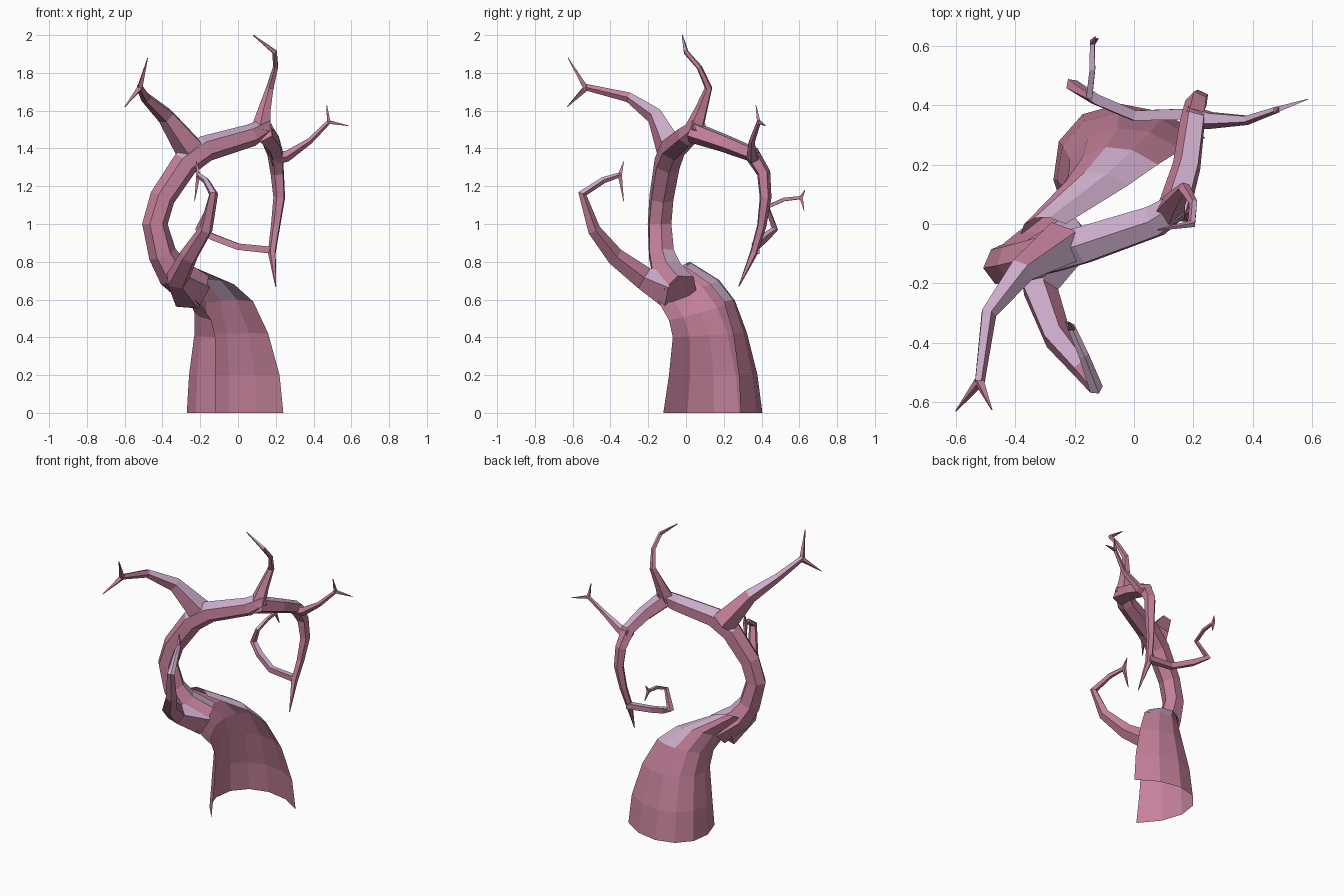
import bpy, bmesh, math
from mathutils import Vector


def material(name, rgb):
    m = bpy.data.materials.new(name)
    m.diffuse_color = (*rgb, 1)
    return m


bark = material("pink bark", (0.56, 0.22, 0.33))
top_bark = material("lilac upper bark", (0.61, 0.42, 0.60))


def finish(name, bm, limit=0.62):
    # upward faces take the lilac colour
    bm.normal_update()
    for f in bm.faces:
        f.material_index = 1 if f.normal.z > limit else 0
        f.smooth = False
    me = bpy.data.meshes.new(name)
    bm.to_mesh(me)
    bm.free()
    me.materials.append(bark)
    me.materials.append(top_bark)
    ob = bpy.data.objects.new(name, me)
    bpy.context.collection.objects.link(ob)
    return ob


def bridge(bm, rings, closed):
    n = len(rings[0])
    for a, b in zip(rings, rings[1:]):
        for i in range(n if closed else n - 1):
            j = (i + 1) % n
            bm.faces.new((a[i], a[j], b[j], b[i]))


def branch(name, path, sides=5):
    # tapered low-poly tube through (x, y, z, radius) points
    pts = [Vector(p[:3]) for p in path]
    bm = bmesh.new()
    rings, side = [], None
    for k, p in enumerate(pts):
        a = (p - pts[k - 1]).normalized() if k else Vector()
        b = (pts[k + 1] - p).normalized() if k < len(pts) - 1 else Vector()
        t = (a + b).normalized()
        if side is None:
            side = t.orthogonal()
        side = (side - t * side.dot(t)).normalized()
        up = t.cross(side)
        r = path[k][3]
        rings.append([bm.verts.new(p + r * (math.cos(w) * side + math.sin(w) * up))
                      for w in (2 * math.pi * i / sides for i in range(sides))])
    bridge(bm, rings, True)
    bm.faces.new(rings[0][::-1])
    bm.faces.new(rings[-1])
    return finish(name, bm)


# Hollow trunk: half shell open to the front right, given by right edge, back bulge, front edge
sections = [
    ((0.24, 0.29, 0.00), (-0.22, 0.33, 0.00), (-0.12, -0.12, 0.00)),
    ((0.22, 0.28, 0.20), (-0.21, 0.31, 0.20), (-0.12, -0.09, 0.20)),
    ((0.16, 0.25, 0.42), (-0.19, 0.26, 0.42), (-0.12, -0.07, 0.40)),
    ((0.08, 0.20, 0.59), (-0.20, 0.20, 0.57), (-0.14, -0.09, 0.49)),
    ((-0.02, 0.13, 0.68), (-0.25, 0.12, 0.68), (-0.19, -0.13, 0.56)),
    ((-0.23, 0.00, 0.77), (-0.38, -0.02, 0.78), (-0.29, -0.18, 0.66)),
]
bm = bmesh.new()
rings = []
for e, b, f in sections:
    e, b, f = Vector(e), Vector(b), Vector(f)
    m = (e + f) / 2
    rings.append([bm.verts.new(m + math.cos(t) * (e - m) + math.sin(t) * (b - m))
                  for t in (math.pi * i / 7 for i in range(8))])
bridge(bm, rings, False)
finish("hollow_trunk", bm)

# Main limb curling up and over to the right
branch("main_limb", [
    (-0.22, -0.03, 0.65, 0.10), (-0.34, -0.10, 0.74, 0.09), (-0.40, -0.13, 0.84, 0.075),
    (-0.44, -0.14, 1.00, 0.068), (-0.40, -0.13, 1.14, 0.068), (-0.28, -0.10, 1.32, 0.072),
    (-0.17, -0.07, 1.40, 0.07), (0.07, 0.01, 1.47, 0.06), (0.16, 0.07, 1.52, 0.045)], 6)

# Upper left branch with forked tip
branch("left_branch", [
    (-0.24, -0.07, 1.38, 0.085), (-0.38, -0.16, 1.57, 0.048), (-0.49, -0.30, 1.67, 0.028),
    (-0.52, -0.53, 1.725, 0.018)])
# Top branch
branch("top_branch", [
    (0.12, 0.04, 1.49, 0.055), (0.14, 0.08, 1.60, 0.036), (0.17, 0.12, 1.72, 0.021),
    (0.20, 0.07, 1.83, 0.015), (0.195, 0.0, 1.91, 0.014), (0.08, -0.02, 2.0, 0.003)])
# Rear branch hanging down
branch("rear_branch", [
    (0.13, 0.03, 1.49, 0.06), (0.18, 0.20, 1.43, 0.05), (0.20, 0.35, 1.37, 0.045),
    (0.21, 0.41, 1.27, 0.038), (0.22, 0.42, 1.14, 0.033), (0.20, 0.40, 0.99, 0.026),
    (0.18, 0.36, 0.85, 0.022), (0.20, 0.28, 0.67, 0.003)])
branch("right_branch", [
    (0.18, 0.36, 1.35, 0.045), (0.26, 0.35, 1.36, 0.03), (0.38, 0.35, 1.44, 0.017),
    (0.48, 0.385, 1.54, 0.012)])
# Curl at the end of the rear branch
branch("rear_curl", [
    (0.19, 0.37, 0.86, 0.026), (0.0, 0.365, 0.88, 0.024), (-0.13, 0.42, 0.93, 0.024),
    (-0.21, 0.47, 0.975, 0.022), (-0.15, 0.43, 1.09, 0.015), (-0.14, 0.52, 1.13, 0.013),
    (-0.14, 0.61, 1.14, 0.011)], 4)
# Front branch curling upward
branch("front_branch", [
    (-0.25, -0.06, 0.64, 0.11), (-0.32, -0.22, 0.71, 0.065), (-0.26, -0.38, 0.83, 0.05),
    (-0.17, -0.49, 0.97, 0.037), (-0.13, -0.55, 1.16, 0.025), (-0.17, -0.44, 1.23, 0.018),
    (-0.21, -0.35, 1.26, 0.014)])

# Pointed twigs at the forked ends
twigs = [
    ((-0.52, -0.53, 1.72, 0.018), (-0.478, -0.625, 1.88)),
    ((-0.52, -0.53, 1.72, 0.018), (-0.60, -0.63, 1.62)),
    ((0.48, 0.385, 1.54, 0.013), (0.47, 0.37, 1.63)),
    ((0.48, 0.385, 1.54, 0.013), (0.585, 0.42, 1.52)),
    ((-0.14, 0.61, 1.14, 0.012), (-0.13, 0.63, 1.18)),
    ((-0.14, 0.61, 1.14, 0.012), (-0.12, 0.625, 1.07)),
    ((-0.21, -0.35, 1.26, 0.015), (-0.22, -0.33, 1.33)),
    ((-0.21, -0.35, 1.26, 0.015), (-0.23, -0.33, 1.12)),
]
for i, (root, tip) in enumerate(twigs):
    branch("twig_%d" % (i + 1), [root, (*tip, 0.002)], 4)
